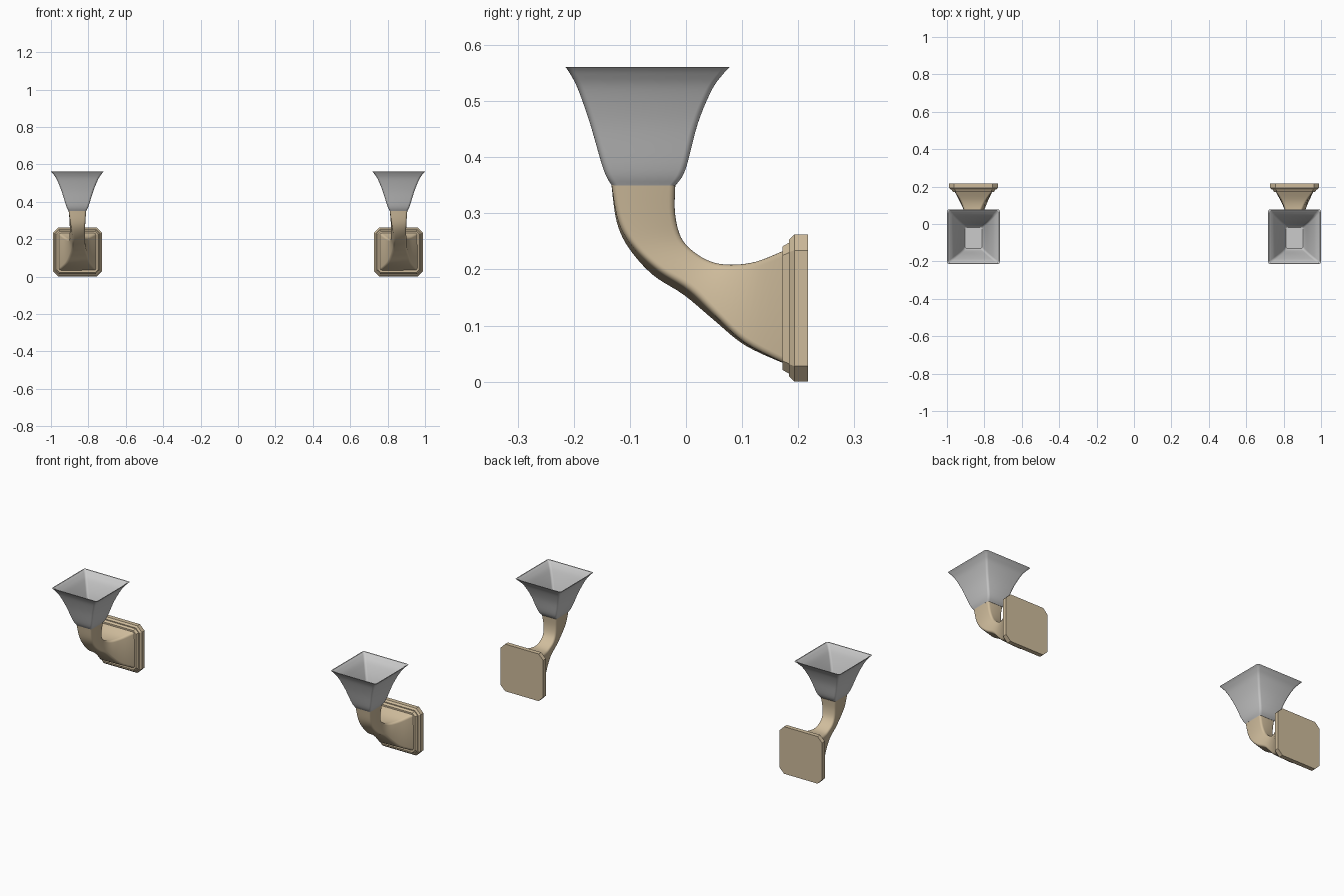
import bpy
from math import sin, cos, pi, radians
from mathutils import Vector

if "Cube" in bpy.data.objects:
    bpy.data.objects.remove(bpy.data.objects["Cube"])

brass = bpy.data.materials.new("brass")
brass.diffuse_color = (0.62, 0.50, 0.33, 1)
brass.use_nodes = True
brass.node_tree.nodes["Principled BSDF"].inputs["Base Color"].default_value = brass.diffuse_color


def rounded_rect(hu, hv, r, n=4):
    """Closed 2D outline; n=1 gives plain chamfered corners."""
    r = min(r, hu * 0.99, hv * 0.99)
    pts = []
    for q, (su, sv) in enumerate([(1, 1), (-1, 1), (-1, -1), (1, -1)]):
        for i in range(n + 1):
            a = pi / 2 * (q + i / n)
            pts.append((su * (hu - r) + r * cos(a), sv * (hv - r) + r * sin(a)))
    return pts


def catmull(keys, steps):
    """Smoothly interpolate tuples of numbers."""
    out = []
    for i in range(len(keys) - 1):
        p = [keys[max(0, min(len(keys) - 1, i + k))] for k in (-1, 0, 1, 2)]
        for s in range(steps):
            t = s / steps
            out.append(tuple(0.5 * (2 * b + (c - a) * t + (2 * a - 5 * b + 4 * c - d) * t * t
                                    + (3 * b - a - 3 * c + d) * t ** 3)
                             for a, b, c, d in zip(*p)))
    return out + [tuple(keys[-1])]


def loft(name, rings, mat=None, angle=30):
    n = len(rings[0])
    verts = [v for r in rings for v in r]
    faces = [tuple(range(n))[::-1], tuple(range(len(verts) - n, len(verts)))]
    for k in range(len(rings) - 1):
        for i in range(n):
            j = (i + 1) % n
            faces.append((k * n + i, k * n + j, k * n + n + j, k * n + n + i))
    mesh = bpy.data.meshes.new(name)
    mesh.from_pydata(verts, [], faces)
    if mat:
        mesh.materials.append(mat)
    obj = bpy.data.objects.new(name, mesh)
    bpy.context.collection.objects.link(obj)
    bpy.ops.object.select_all(action='DESELECT')
    obj.select_set(True)
    bpy.context.view_layer.objects.active = obj
    bpy.ops.object.mode_set(mode='EDIT')
    bpy.ops.mesh.select_all(action='SELECT')
    bpy.ops.mesh.normals_make_consistent(inside=False)
    bpy.ops.object.mode_set(mode='OBJECT')
    bpy.ops.object.shade_smooth_by_angle(angle=radians(angle))
    return obj


# Glass shade: square trumpet, outer wall up then inner wall down to a floor
# keys: z, half x, half y, centre y
wall = catmull([(0.350, 0.047, 0.057, -0.0755), (0.378, 0.060, 0.073, -0.074),
                (0.460, 0.086, 0.096, -0.075), (0.520, 0.111, 0.119, -0.073),
                (0.548, 0.129, 0.136, -0.070), (0.561, 0.141, 0.1465, -0.0685)], 5)
inner = [(max(z, 0.358), hx - 0.005, hy - 0.005, cy) for z, hx, hy, cy in reversed(wall)]
shade_rings = [[(u, cy + v, z) for u, v in rounded_rect(hx, hy, 0.011)]
               for z, hx, hy, cy in wall + inner]
shade = loft("shade", shade_rings, angle=40)

# Arm: inner edge (y, z), outer edge (y, z), half width, twist in degrees
arm_keys = [(-0.019, 0.352, -0.133, 0.352, 0.047, 0),
            (-0.021, 0.300, -0.122, 0.285, 0.040, 3),
            (-0.012, 0.256, -0.098, 0.238, 0.036, 9),
            (0.012, 0.227, -0.055, 0.193, 0.036, 14),
            (0.045, 0.209, 0.000, 0.158, 0.038, 12),
            (0.080, 0.205, 0.050, 0.114, 0.048, 6),
            (0.125, 0.212, 0.105, 0.067, 0.068, 2),
            (0.176, 0.234, 0.176, 0.032, 0.102, 0)]
arm_rings = []
for iy, iz, oy, oz, hx, tw in catmull(arm_keys, 5):
    a, b = Vector((0, iy, iz)), Vector((0, oy, oz))
    mid, across, tw = (a + b) / 2, (a - b).normalized(), radians(tw)
    ring = []
    for u, v in rounded_rect(hx, (a - b).length / 2, 0.011):
        p = mid + Vector((u * cos(tw) - v * sin(tw), 0, 0)) + across * (u * sin(tw) + v * cos(tw))
        ring.append(tuple(p))
    arm_rings.append(ring)
arm = loft("arm", arm_rings, brass, 40)

# Wall plate: stepped square with clipped corners (y, half size, corner)
plate_keys = [(0.172, 0.110, 0.016), (0.184, 0.117, 0.018), (0.184, 0.122, 0.022),
              (0.193, 0.131, 0.028), (0.217, 0.131, 0.028)]
plate = loft("wall_plate", [[(u, y, 0.131 + v) for u, v in rounded_rect(h, h, c, 1)]
                            for y, h, c in plate_keys], brass, 25)

# Left and right sconce share the same meshes
for part in (shade, arm, plate):
    base = part.name
    twin = part.copy()
    bpy.context.collection.objects.link(twin)
    part.name, twin.name = "left_" + base, "right_" + base
    part.location.x, twin.location.x = -0.8585, 0.8585
